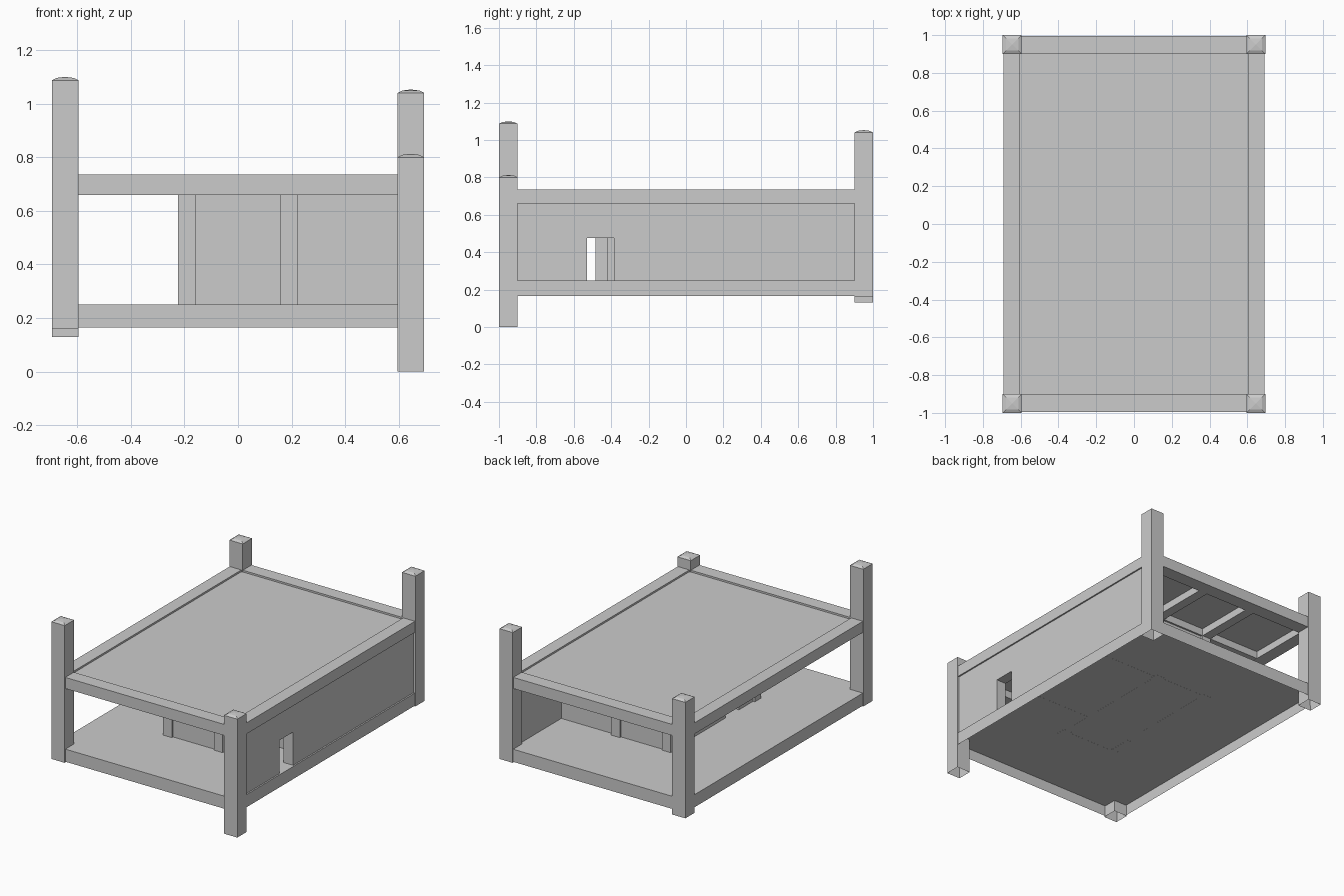
import bpy, bmesh

if "Cube" in bpy.data.objects:
    bpy.data.objects.remove(bpy.data.objects["Cube"])


def make(name, bm):
    me = bpy.data.meshes.new(name)
    bm.to_mesh(me)
    bm.free()
    ob = bpy.data.objects.new(name, me)
    bpy.context.collection.objects.link(ob)
    return ob


def box_mesh(x, y, z, open_bottom=False):
    bm = bmesh.new()
    geo = bmesh.ops.create_cube(bm, size=1)
    for v in geo["verts"]:
        v.co = [(a + b) / 2 + c * (b - a) for (a, b), c in zip((x, y, z), v.co)]
    bm.normal_update()
    if open_bottom:
        bottom = [f for f in bm.faces if f.normal.z < -.5]
        bmesh.ops.delete(bm, geom=bottom, context='FACES_ONLY')
    return bm


def box(name, x, y, z, open_bottom=False):
    return make(name, box_mesh(x, y, z, open_bottom))


def doored_wall(name, x, y, z, door_y, door_top):
    """Wall along y with a doorway, from one outline that is extruded in x."""
    outline = [(y[0], z[0]), (door_y[0], z[0]), (door_y[0], door_top), (door_y[1], door_top),
               (door_y[1], z[0]), (y[1], z[0]), (y[1], z[1]), (y[0], z[1])]
    bm = bmesh.new()
    face = bm.faces.new([bm.verts.new((x[0], a, b)) for a, b in outline])
    ext = bmesh.ops.extrude_face_region(bm, geom=[face])
    moved = [e for e in ext["geom"] if isinstance(e, bmesh.types.BMVert)]
    bmesh.ops.translate(bm, verts=moved, vec=(x[1] - x[0], 0, 0))
    bmesh.ops.recalc_face_normals(bm, faces=bm.faces)
    return make(name, bm)


def corner_post(name, cx, cy, z0, z1):
    """Square post, open underneath, with a very low domed cap."""
    bm = box_mesh((cx - .05, cx + .05), (cy - .05, cy + .05), (z0, z1), True)
    top = [f for f in bm.faces if f.normal.z > .5]
    bmesh.ops.inset_region(bm, faces=top, thickness=.025, depth=.009)
    bmesh.ops.poke(bm, faces=top, offset=.004)
    return make(name, bm)


# Corner posts, each cut to its own length
for name, cx, cy, z0, z1 in (("front_left_post", -.645, -.95, .16, 1.087),
                             ("front_right_post", .645, -.95, 0, .80),
                             ("back_left_post", -.645, .95, .13, .913),
                             ("back_right_post", .645, .95, .16, 1.04)):
    corner_post(name, cx, cy, z0, z1)

# Base: one hollow tray with a board underneath
box("base_tray", (-.692, .692), (-.993, .995), (.165, .25), open_bottom=True)
box("base_board", (-.69, .69), (-.991, .993), (.236, .248))

# Upper rails on all four sides
for side, s in (("left", -1), ("right", 1)):
    box(f"upper_{side}_rail", sorted((s * .605, s * .692)), (-.9, .9), (.66, .735))
for side, s in (("front", -1), ("back", 1)):
    box(f"upper_{side}_rail", (-.595, .595), sorted((s * .902, s * .994)), (.66, .735))

# Roof board, slightly lower than the rails
box("roof", (-.607, .607), (-.904, .904), (.71, .723))

# Roof joists
for i, s in enumerate((-1, 1)):
    box(f"long_joist_{i}", (s * .19 - .032, s * .19 + .032), (-.903, .903), (.66, .712))
    box(f"cross_joist_{i}", (-.606, .606), (s * .45 - .032, s * .45 + .032), (.661, .711))

# Inner posts of the central room
W = .033
for i, (sx, sy) in enumerate(((-1, -1), (1, -1), (-1, 1), (1, 1))):
    box(f"inner_post_{i}", (sx * .19 - W, sx * .19 + W), (sy * .45 - W, sy * .45 + W), (.2355, .661))

# Inner walls
Z = (.2355, .661)
box("room_front_wall", (-.158, .158), (-.47, -.43), Z)
box("room_back_wall", (-.158, .158), (.43, .47), Z)
box("room_right_wall", (.17, .21), (-.418, .418), Z)
doored_wall("room_left_wall", (-.21, -.17), (-.418, .418), Z, (-.265, -.12), .475)
box("back_partition", (.222, .61), (.44, .46), Z)
box("middle_partition", (.21, .61), (-.22, -.20), Z)

# Thick outer right wall with its small doorway
doored_wall("right_wall", (.61, .682), (-.9, .9), (.249, .661), (-.53, -.385), .475)
